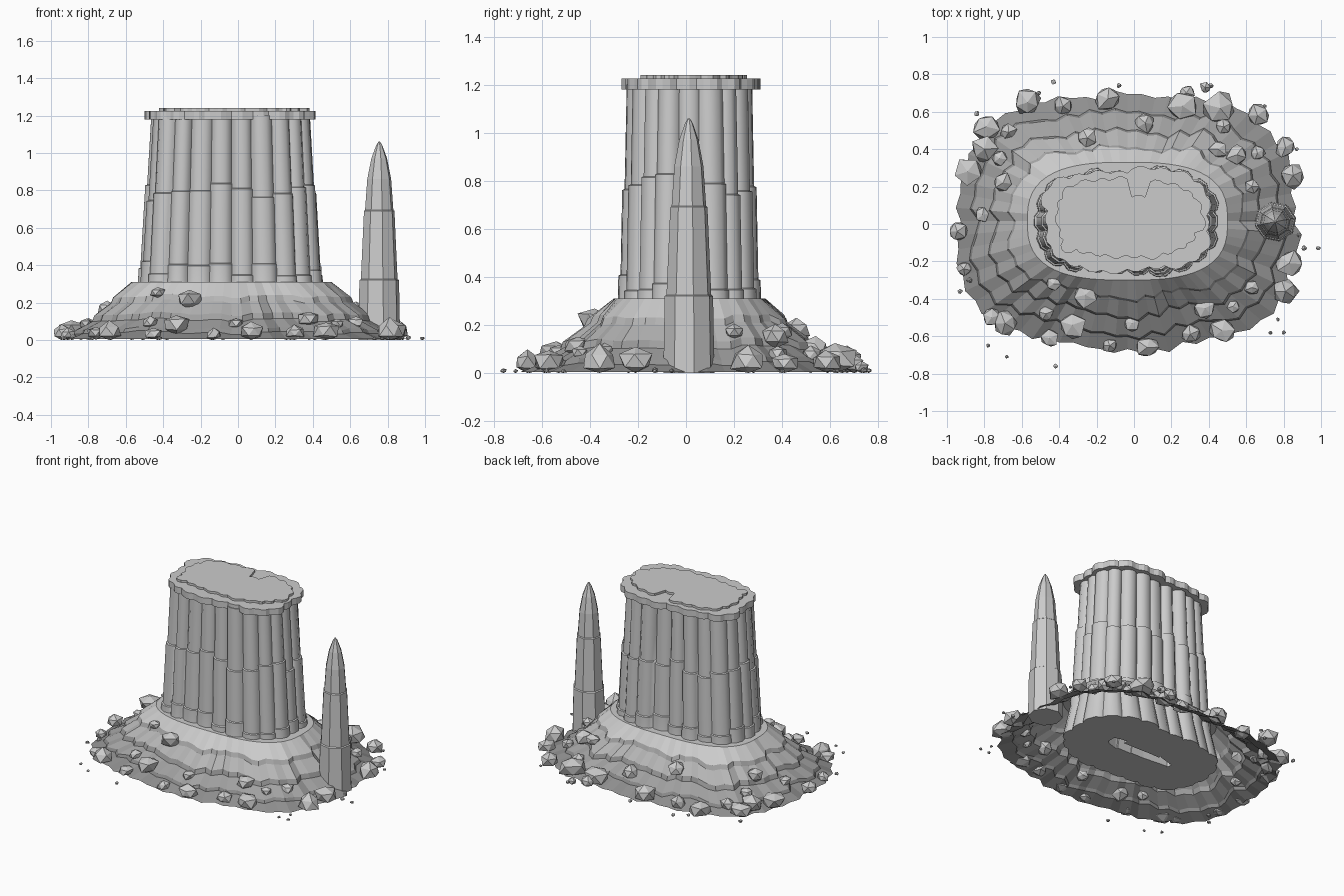
import bpy, bmesh, math, random
from mathutils import Vector

if "Cube" in bpy.data.objects:
    bpy.data.objects.remove(bpy.data.objects["Cube"])

random.seed(7)
CX, CY = -0.035, 0.015
U = random.uniform


def grey(value):
    name = "stone_%02d" % round(value * 100)
    mat = bpy.data.materials.get(name) or bpy.data.materials.new(name)
    mat.diffuse_color = (value, value, value, 1)
    mat.use_nodes = True
    mat.node_tree.nodes["Principled BSDF"].inputs["Base Color"].default_value = mat.diffuse_color
    return mat


def finish(name, bm, shades=(), smooth=None):
    bmesh.ops.recalc_face_normals(bm, faces=bm.faces)
    me = bpy.data.meshes.new(name)
    bm.to_mesh(me)
    bm.free()
    for s in shades:
        me.materials.append(grey(s))
    ob = bpy.data.objects.new(name, me)
    bpy.context.collection.objects.link(ob)
    if smooth:
        bpy.ops.object.select_all(action='DESELECT')
        ob.select_set(True)
        bpy.context.view_layer.objects.active = ob
        bpy.ops.object.shade_smooth_by_angle(angle=math.radians(smooth))
    return ob


def ring(a, b, n, count):
    """Evenly spaced points on a superellipse about the mesa centre."""
    dense = []
    for i in range(1441):
        t = 2 * math.pi * i / 1440
        c, s = math.cos(t), math.sin(t)
        r = (abs(c / a) ** n + abs(s / b) ** n) ** (-1 / n)
        dense.append(Vector((CX + r * c, CY + r * s)))
    dist = [0]
    for p, q in zip(dense, dense[1:]):
        dist.append(dist[-1] + (q - p).length)
    out, j = [], 0
    for k in range(count):
        while dist[j] < dist[-1] * k / count:
            j += 1
        out.append(dense[j])
    return out


def normal(pts, i):
    d = pts[(i + 1) % len(pts)] - pts[i - 1]
    return Vector((d.y, -d.x)).normalized()


def loft(bm, loops, cap_top=True, cap_bottom=True, bands=None):
    """Skin a list of equal-length vertex loops."""
    rows = [[bm.verts.new(p) for p in lp] for lp in loops]
    n = len(rows[0])
    for k, (r, s) in enumerate(zip(rows, rows[1:])):
        for i in range(n):
            f = bm.faces.new((r[i], r[(i + 1) % n], s[(i + 1) % n], s[i]))
            f.material_index = bands[k] if bands else 0
    if cap_bottom:
        bm.faces.new(rows[0][::-1])
    if cap_top:
        bm.faces.new(rows[-1])


# Rock columns: deep round-fronted blocks in stepped tiers, packed around an oval
COUNT = 22
low, high = ring(0.492, 0.277, 3, COUNT), ring(0.44, 0.26, 3, COUNT)
bm = bmesh.new()
for i in range(COUNT):
    nv = normal(low, i)
    tv = Vector((-nv.y, nv.x))
    w, push = U(0.060, 0.078), U(-0.028, 0.008)
    b1, b2 = U(0.34, 0.42), U(0.73, 0.84)
    loops = []
    for z, step in ((0.03, 0.065), (0.25, 0.018), (b1, 0.016), (b1 + 0.004, 0.007),
                    (b2, 0.007), (b2 + 0.004, -0.003), (1.2, -0.003)):
        c = low[i].lerp(high[i], max(0, (z - 0.31) / 0.87)) + nv * (push + step)
        ww = w + step * 0.3 - 0.006 * z
        sec = [(-1, -0.25 - step * 0.6), (-1, -0.06), (-0.78, -0.022), (-0.35, 0),
               (0.35, 0), (0.78, -0.022), (1, -0.06), (1, -0.25 - step * 0.6)]
        loops.append([(*(c + tv * u * ww + nv * v), z) for u, v in sec])
    loft(bm, loops)
finish("cliff_columns", bm, [0.62], 50)


# Rim and top slab: flat plates with stepped, broken edges
def plate(name, a, b, z0, z1, rough, notch=None):
    pts = ring(a, b, 3, COUNT * 4)
    out = []
    for k in range(COUNT):
        off = U(-rough, rough * 0.4) - (0.05 if k == notch else 0)
        for j in range(4):
            i = (k * 4 + j - 2) % len(pts)
            bulge = -0.012 if j in (0, 3) else 0
            out.append(pts[i] + normal(pts, i) * (off + bulge))
    bm = bmesh.new()
    loft(bm, [[(p.x, p.y, z) for p in out] for z in (z0, z1)])
    for f in bm.faces:
        f.material_index = 0 if len(f.verts) > 4 else 1
    finish(name, bm, [0.8, 0.6])


plate("rim_ledge", 0.464, 0.288, 1.18, 1.225, 0.03)
plate("top_slab", 0.405, 0.228, 1.215, 1.24, 0.04, notch=5)

# Talus skirt: open terraced slope flaring out beneath the cliff, darker toward its foot
TOP, BASE = (0.535, 0.315, 2.8), (0.91, 0.68, 2.8)
SEG = 72
t_pts, b_pts = ring(*TOP, SEG), ring(*BASE, SEG)
profile = [(0, 0.31), (0.22, 0.235), (0.25, 0.205), (0.47, 0.14), (0.5, 0.108),
           (0.74, 0.06), (0.77, 0.04), (1, 0.004)]
loops = [[] for _ in range(len(profile) + 1)]
ridge = shift = 0
for i in range(SEG):
    if i % 2 == 0:
        ridge, shift = U(-0.022, 0.016), U(-0.05, 0.05)
    nv = normal(b_pts, i)
    loops[0].append((CX + (t_pts[i].x - CX) * 0.75, CY + (t_pts[i].y - CY) * 0.75, 0.31))
    for k, (t, z) in enumerate(profile):
        inner = 0 < k < len(profile) - 1
        p = t_pts[i].lerp(b_pts[i], t + (shift if inner else 0))
        p = p + nv * (ridge + (0.01 if i % 2 else -0.01)) * min(1, 2.5 * t)
        loops[k + 1].append((p.x, p.y, z - (shift * 0.22 if inner else 0)))
bm = bmesh.new()
loft(bm, loops, False, False, bands=[0, 1, 2, 2, 3, 3, 4, 4])
finish("talus_slope", bm, [0.8, 0.62, 0.46, 0.36, 0.28])

# Lone spire: eight-sided, tapering in bands to a blunt point
bm = bmesh.new()
spire = [(0, 0.114), (0.32, 0.108), (0.325, 0.1), (0.69, 0.083), (0.695, 0.077), (0.86, 0.065),
         (0.97, 0.043), (1.04, 0.017), (1.06, 0.004)]
loft(bm, [[(0.755 + r * math.cos((i + 0.25) * math.pi / 4),
            0.012 + 0.95 * r * math.sin((i + 0.25) * math.pi / 4), z) for i in range(8)]
          for z, r in spire])
finish("rock_spire", bm, [0.6])


def slope_height(x, y):
    for s in range(101):
        t = s / 100
        a, b = (TOP[i] + (BASE[i] - TOP[i]) * t for i in (0, 1))
        if abs((x - CX) / a) ** 2.8 + abs((y - CY) / b) ** 2.8 <= 1:
            for (t0, z0), (t1, z1) in zip(profile, profile[1:]):
                if t <= t1:
                    return z0 + (z1 - z0) * (t - t0) / (t1 - t0)
    return 0


def add_rock(bm, x, y, r):
    z = max(slope_height(x, y) + 0.2 * r, 0.7 * r)
    made = bmesh.ops.create_icosphere(bm, subdivisions=1, radius=r)["verts"]
    spin, sq = U(0, 6.28), U(0.72, 0.9)
    c, s = math.cos(spin), math.sin(spin)
    for v in made:
        p = v.co * U(0.82, 1.2)
        v.co = (x + p.x * c - p.y * s, y + p.x * s + p.y * c, max(0, z + p.z * sq))


# Boulders resting on the slope (x, y, radius)
boulders = [
    (-.57, .65, .07), (-.38, .63, .05), (-.14, .67, .07), (.06, .54, .055), (-.25, .46, .055),
    (.26, .63, .075), (.28, .70, .045), (.46, .62, .085), (.38, .73, .03), (.66, .58, .06),
    (.81, .41, .055), (.55, .37, .06), (.45, .40, .05), (.66, .38, .04), (.48, .52, .045),
    (.85, .26, .07), (.63, .20, .04), (.83, -.21, .07), (.81, -.36, .07), (.63, -.34, .04),
    (.38, -.45, .055), (.53, -.44, .035), (.30, -.59, .05), (.47, -.57, .065), (.07, -.66, .06),
    (-.13, -.65, .04), (-.01, -.53, .04), (-.26, -.38, .065), (-.33, -.54, .07), (-.43, -.32, .04),
    (-.47, -.48, .04), (-.45, -.61, .045), (-.69, -.53, .065), (-.76, -.50, .05), (-.945, -.04, .052),
    (-.81, .05, .04), (-.91, -.24, .04), (-.89, .28, .07), (-.70, .22, .055), (-.79, .52, .07),
    (-.80, .40, .07), (-.67, .49, .045), (-.72, .35, .04)]
bm = bmesh.new()
for x, y, r in boulders:
    add_rock(bm, x, y, r * 1.04)
finish("boulders", bm, [0.55])

# Pebbles scattered around the foot
pebbles = [(-.43, .76), (-.51, .70), (.41, .74), (.70, .63), (.87, .40), (.88, -.06), (.985, -.13),
           (.91, -.13), (.73, -.58), (.80, -.58), (.77, -.51), (-.42, -.76), (-.68, -.71),
           (-.78, -.65), (-.93, -.36), (-.88, -.30), (-.08, .74), (-.84, .59)]
bm = bmesh.new()
for x, y in pebbles:
    add_rock(bm, x, y, U(0.01, 0.016))
finish("pebbles", bm, [0.5])
